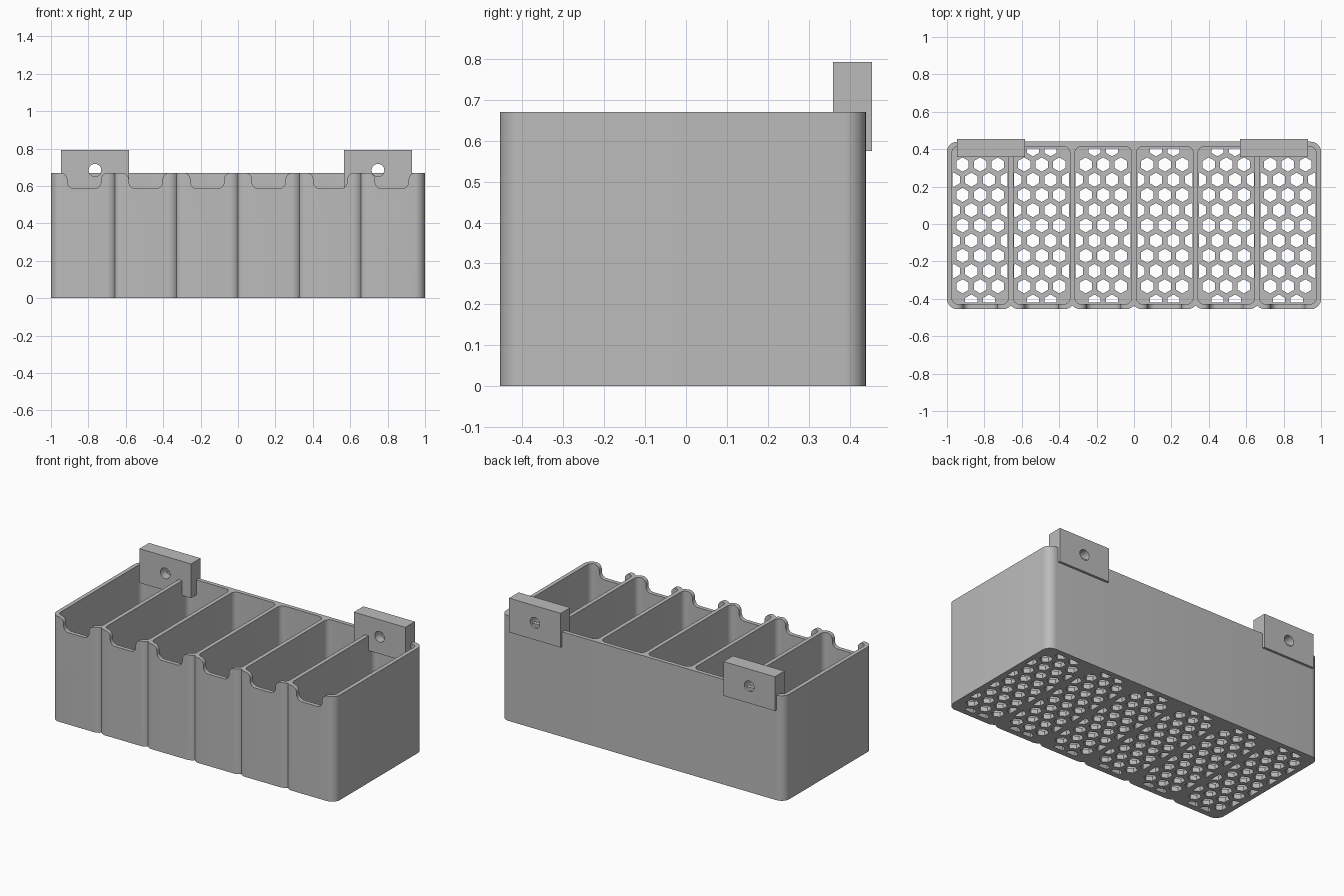
import bpy, bmesh, math

if "Cube" in bpy.data.objects:
    bpy.data.objects.remove(bpy.data.objects["Cube"])

PITCH, UNIT_W, RAD = 0.329, 0.355, 0.055      # compartment spacing, outer width, corner radius
FRONT, BACK, TOP = -0.455, 0.44, 0.67
WALL, FLOOR = 0.026, 0.03
MID_Y = (FRONT + BACK) / 2
CENTRES = [(i - 2.5) * PITCH for i in range(6)]

grey = bpy.data.materials.new("light grey")
grey.diffuse_color = (0.5, 0.5, 0.5, 1)
grey.use_nodes = True
grey.node_tree.nodes["Principled BSDF"].inputs["Base Color"].default_value = grey.diffuse_color


def arc(cx, cy, r, a0, a1, n=8):
    """Points along an arc, angles in degrees."""
    return [(cx + r * math.cos(math.radians(a0 + (a1 - a0) * i / n)),
             cy + r * math.sin(math.radians(a0 + (a1 - a0) * i / n))) for i in range(n + 1)]


def prisms(name, outlines, lo, hi, axis="z"):
    """Extrude closed outlines along z, or along y for (x, z) outlines."""
    bm = bmesh.new()
    for pts in outlines:
        place = (lambda p, d: (p[0], p[1], d)) if axis == "z" else (lambda p, d: (p[0], d, p[1]))
        a = [bm.verts.new(place(p, lo)) for p in pts]
        b = [bm.verts.new(place(p, hi)) for p in pts]
        bm.faces.new(a)
        bm.faces.new(b)
        for i in range(len(pts)):
            j = (i + 1) % len(pts)
            bm.faces.new((a[i], a[j], b[j], b[i]))
    bmesh.ops.recalc_face_normals(bm, faces=bm.faces)
    mesh = bpy.data.meshes.new(name)
    bm.to_mesh(mesh)
    bm.free()
    mesh.materials.append(grey)
    ob = bpy.data.objects.new(name, mesh)
    bpy.context.collection.objects.link(ob)
    return ob


def cut(ob, *cutters):
    """Subtract the cutters, bake the result and smooth the rounded faces."""
    for c in cutters:
        m = ob.modifiers.new("cut", "BOOLEAN")
        m.operation, m.solver, m.object = "DIFFERENCE", "EXACT", c
    bpy.context.view_layer.update()
    baked = bpy.data.meshes.new_from_object(ob.evaluated_get(bpy.context.evaluated_depsgraph_get()))
    ob.modifiers.clear()
    ob.data = baked
    for c in cutters:
        bpy.data.objects.remove(c)
    baked.polygons.foreach_set("use_smooth", [True] * len(baked.polygons))
    baked.set_sharp_from_angle(angle=math.radians(30))


def rounded_rect(x0, x1, y0, y1, r):
    return (arc(x0 + r, y0 + r, r, 180, 270) + arc(x1 - r, y0 + r, r, 270, 360)
            + arc(x1 - r, y1 - r, r, 0, 90) + arc(x0 + r, y1 - r, r, 90, 180))


def clip(pts, axis, limit, sign):
    """Keep the part of a polygon where sign * coordinate <= limit."""
    out = []
    for i, p in enumerate(pts):
        q = pts[(i + 1) % len(pts)]
        dp, dq = sign * p[axis] - limit, sign * q[axis] - limit
        if dp <= 0:
            out.append(p)
        if dp * dq < 0:
            t = dp / (dp - dq)
            out.append((p[0] + t * (q[0] - p[0]), p[1] + t * (q[1] - p[1])))
    return out


# Tray outline: scalloped front, straight back with rounded outer corners
seam = math.degrees(math.acos((RAD - (UNIT_W - PITCH) / 2) / RAD))
outline = []
for i, cx in enumerate(CENTRES):
    h = UNIT_W / 2 - RAD
    left = arc(cx - h, FRONT + RAD, RAD, 180 if i == 0 else 180 + seam, 270)
    right = arc(cx + h, FRONT + RAD, RAD, 270, 360 if i == 5 else 360 - seam)
    outline += (left if i == 0 else left[1:]) + right
outline += arc(1 - RAD, BACK - RAD, RAD, 0, 90) + arc(-1 + RAD, BACK - RAD, RAD, 90, 180)
tray = prisms("tray", [outline], 0, TOP)

# Compartments
half = UNIT_W / 2 - WALL
cavities = prisms("cavity_cutter", [rounded_rect(c - half, c + half, FRONT + WALL, BACK - WALL, 0.035)
                                    for c in CENTRES], FLOOR, 1)

# Rounded notches in the front wall
R = 0.036
notches = []
for c in CENTRES:
    notches.append([(c - 0.09 - R, 0.9)] + arc(c - 0.09 - R, TOP - R, R, 90, 0)
                   + arc(c - 0.09 + R, 0.586 + R, R, 180, 270)
                   + arc(c + 0.09 - R, 0.586 + R, R, 270, 360)
                   + arc(c + 0.09 + R, TOP - R, R, 180, 90) + [(c + 0.09 + R, 0.9)])
notch_cutter = prisms("notch_cutter", notches, FRONT - 0.1, FRONT + WALL + 0.02, "y")

# Honeycomb drain holes, trimmed to each compartment floor
A = 0.094
holes = []
for c in CENTRES:
    for row in range(-5, 6):
        xs = (-1, 0, 1) if row % 2 == 0 else (-1.5, -0.5, 0.5, 1.5)
        for k in xs:
            if abs(row) == 5 and abs(k) > 1:
                continue
            hexa = [(k * A + 0.038 * math.sin(math.pi / 3 * j),
                     row * A * 0.866 + 0.038 * math.cos(math.pi / 3 * j)) for j in range(6)]
            for axis, limit in ((0, 0.147), (1, 0.412)):
                for sign in (1, -1):
                    hexa = clip(hexa, axis, limit, sign)
            holes.append([(x + c, y + MID_Y) for x, y in hexa])
hole_cutter = prisms("hole_cutter", holes, -0.1, FLOOR + 0.05)
cut(tray, cavities, notch_cutter, hole_cutter)

# Hanging brackets with a screw hole, straddling the back wall
for name, x in (("left_bracket", -0.765), ("right_bracket", 0.748)):
    w = 0.182
    block = [(x - w, 0.575), (x + w, 0.575), (x + w, 0.793), (x - w, 0.793)]
    bracket = prisms(name, [block], 0.359, 0.455, "y")
    cut(bracket, prisms("screw_cutter", [arc(x, 0.684, 0.034, 0, 360, 32)[:-1]], 0.2, 0.6, "y"))
